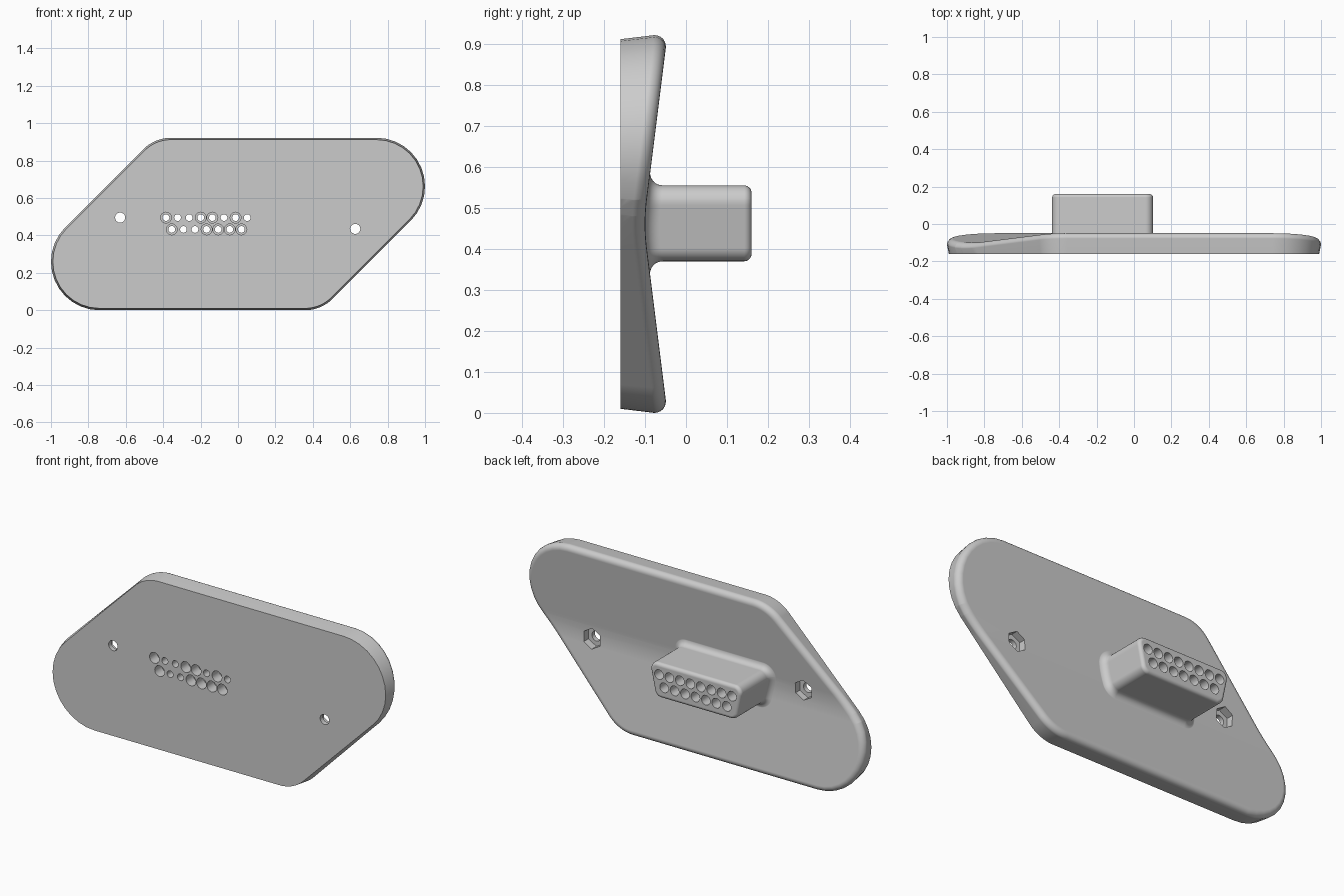
import bpy, bmesh, math
from mathutils import Vector

if "Cube" in bpy.data.objects:
    bpy.data.objects.remove(bpy.data.objects["Cube"], do_unlink=True)

MID = 0.461     # height of the crease on the back
FRONT = -0.16
BEND = 0.06     # half width of the softened crease

grey = bpy.data.materials.new("plain grey")
grey.use_nodes = True
grey.diffuse_color = (0.6, 0.6, 0.6, 1)
grey.node_tree.nodes["Principled BSDF"].inputs["Base Color"].default_value = (0.6, 0.6, 0.6, 1)


def back_y(z):
    """Depth of the shallow V-shaped back surface."""
    s = abs(z - MID)
    return -0.103 + 0.125 * (s if s > BEND else (s * s + BEND * BEND) / (2 * BEND))


def rounded(corners, radii, offset=0.0, steps=12):
    """Counter-clockwise polygon with rounded corners, grown by offset."""
    pts, n = [], len(corners)
    for i in range(n):
        p = Vector(corners[i])
        a = p - Vector(corners[i - 1])
        b = Vector(corners[(i + 1) % n]) - p
        n1 = Vector((a.y, -a.x)).normalized()
        n2 = Vector((b.y, -b.x)).normalized()
        r = radii[i]
        c = p - (n1 + n2) * r / (1 + n1.dot(n2))
        start, turn = math.atan2(n1.y, n1.x), math.acos(n1.dot(n2))
        for k in range(steps + 1):
            t = start + turn * k / steps
            pts.append(c + (r + offset) * Vector((math.cos(t), math.sin(t))))
    return pts


def circle(x, z, r, sides, turn=0.0):
    angles = [turn + math.tau * k / sides for k in range(sides)]
    return [Vector((x + r * math.cos(a), z + r * math.sin(a))) for a in angles]


def loft(bm, layers):
    """Bridge (y, outline) layers into a closed solid."""
    rings = [[bm.verts.new((p.x, y, p.y)) for p in outline] for y, outline in layers]
    for lo, hi in zip(rings, rings[1:]):
        for i in range(len(lo)):
            bm.faces.new((lo[i - 1], lo[i], hi[i], hi[i - 1]))
    bm.faces.new(rings[0])
    bm.faces.new(rings[-1])


def cut_crease(bm):
    """Add horizontal cuts so that the crease can bend."""
    for k in range(-3, 4):
        bmesh.ops.bisect_plane(bm, geom=bm.verts[:] + bm.edges[:] + bm.faces[:], dist=1e-6,
                               plane_co=(0, 0, MID + BEND * k / 3), plane_no=(0, 0, 1))


def make_object(name, bm):
    bmesh.ops.recalc_face_normals(bm, faces=bm.faces)
    mesh = bpy.data.meshes.new(name)
    bm.to_mesh(mesh)
    bm.free()
    mesh.materials.append(grey)
    ob = bpy.data.objects.new(name, mesh)
    bpy.context.collection.objects.link(ob)
    return ob


# Face plate: drafted sides, rounded back rim, creased back
CUT = 0.445     # where the slanted sides meet the long edges
corners = [(-CUT - 2 * MID, 0), (CUT, 0), (CUT + 2 * MID, 2 * MID), (-CUT, 2 * MID)]
radii = [0.2595, 0.21, 0.2595, 0.21]
RIM = 0.032
layers = [(-1, rounded(corners, radii, -0.01))]
for k in range(7):
    a = math.pi / 2 * k / 6
    layers.append((RIM * (math.sin(a) - 1), rounded(corners, radii, RIM * (math.cos(a) - 1))))
bm = bmesh.new()
loft(bm, layers)
cut_crease(bm)
for v in bm.verts:
    t = min((v.co.y + 1) / (1 - RIM), 1)
    v.co.y = FRONT * (1 - t) + t * (back_y(v.co.z) + max(v.co.y, -RIM))
plate = make_object("connector_plate", bm)

# Connector block: tapered outline, flared root, rounded end
CX, CZ, END, FLARE, EDGE = -0.168, 0.4625, 0.16, 0.036, 0.018
shell = [(CX - 0.24, CZ - 0.0925), (CX + 0.24, CZ - 0.0925),
         (CX + 0.279, CZ + 0.0925), (CX - 0.279, CZ + 0.0925)]
shell_r = [0.04] * 4
layers = [(-0.015, rounded(shell, shell_r, FLARE))]
for k in range(7):
    a = math.pi / 2 * k / 6
    layers.append((FLARE * (1 - math.cos(a)) - 0.0007,
                   rounded(shell, shell_r, FLARE * (1 - math.sin(a)))))
for k in range(6):
    a = math.pi / 2 * k / 5
    layers.append((END + EDGE * (math.sin(a) - 1), rounded(shell, shell_r, EDGE * (math.cos(a) - 1))))
bm = bmesh.new()
loft(bm, layers)
cut_crease(bm)
for v in bm.verts:
    if v.co.y < FLARE:
        v.co.y += back_y(v.co.z)
block = make_object("connector_block", bm)

# Pin bores: wide socket at the back, narrow throat, some widened at the front
bm = bmesh.new()
SOCKET, THROAT, PITCH = 0.026, 0.018, 0.062
rows = [(8, 0.495, (0, 3, 4, 6)), (7, 0.432, (0, 3, 4, 5, 6))]
for count, z, widened in rows:
    for i in range(count):
        x = CX + (i - (count - 1) / 2) * PITCH
        steps = [(0.2, SOCKET), (0.0, SOCKET), (0.0, THROAT)]
        if i in widened:
            steps += [(-0.1, THROAT), (-0.1, 0.029), (-0.2, 0.029)]
        else:
            steps += [(-0.2, THROAT)]
        loft(bm, [(y, circle(x, z, r, 24)) for y, r in steps])

# Mounting screw holes with hexagonal nut pockets
mounts = [(-0.63, 0.495), (0.627, 0.435)]
for x, z in mounts:
    loft(bm, [(y, circle(x, z, 0.027, 24)) for y in (-0.2, 0.1)])
bores = make_object("bore_cutter", bm)
bm = bmesh.new()
for x, z in mounts:
    loft(bm, [(y, circle(x, z, 0.055, 6, math.pi / 6)) for y in (-0.135, 0.1)])
pockets = make_object("nut_pocket_cutter", bm)

# Join the solids, drill them and keep the finished mesh
for tool, kind in ((block, 'UNION'), (bores, 'DIFFERENCE'), (pockets, 'DIFFERENCE')):
    mod = plate.modifiers.new(tool.name, 'BOOLEAN')
    mod.operation, mod.object, mod.solver = kind, tool, 'EXACT'
depsgraph = bpy.context.evaluated_depsgraph_get()
finished = bpy.data.meshes.new_from_object(plate.evaluated_get(depsgraph))
plate.modifiers.clear()
plate.data = finished
for tool in (block, bores, pockets):
    bpy.data.objects.remove(tool, do_unlink=True)

# Smooth curved surfaces, keep hard edges and flat faces
finished.shade_smooth()
finished.set_sharp_from_angle(angle=math.radians(30))
plate.modifiers.new("weighted_normals", 'WEIGHTED_NORMAL').keep_sharp = True
